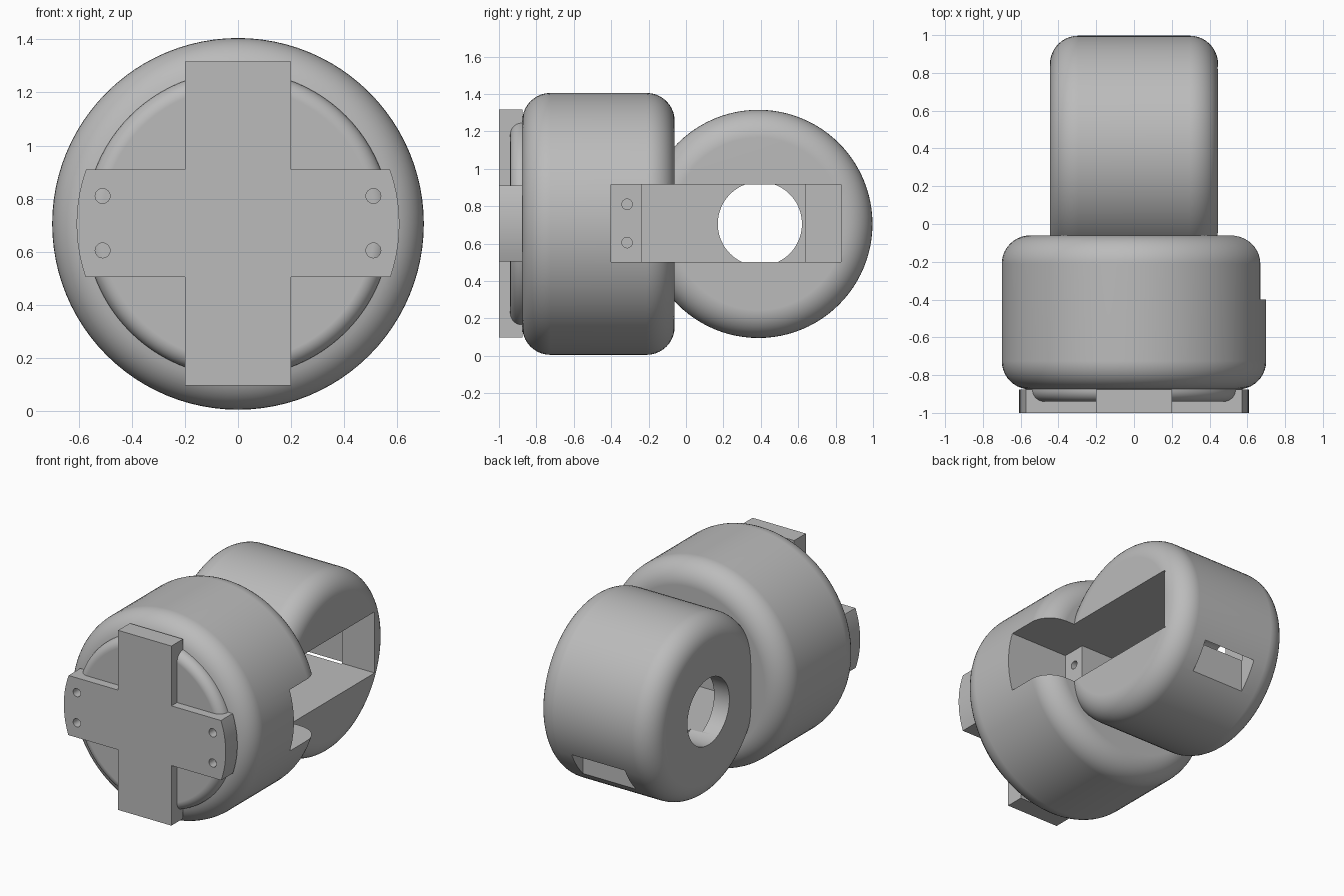
import bpy
import math
from mathutils import Vector

if "Cube" in bpy.data.objects:
    bpy.data.objects.remove(bpy.data.objects["Cube"], do_unlink=True)

MID = 0.705  # height of both drum axes

grey = bpy.data.materials.new("plain grey")
grey.use_nodes = True
grey.diffuse_color = (0.5, 0.5, 0.5, 1)
grey.node_tree.nodes["Principled BSDF"].inputs["Base Color"].default_value = (0.5, 0.5, 0.5, 1)


def activate(obj):
    bpy.ops.object.select_all(action="DESELECT")
    obj.select_set(True)
    bpy.context.view_layer.objects.active = obj


def box(name, x, y, z):
    """Box from (low, high) ranges on each axis."""
    centre = [(a + b) / 2 for a, b in (x, y, z)]
    bpy.ops.mesh.primitive_cube_add(size=1, location=centre)
    obj = bpy.context.object
    obj.name = name
    obj.scale = [b - a for a, b in (x, y, z)]
    bpy.ops.object.transform_apply(location=False, rotation=False, scale=True)
    return obj


def drum(name, axis, centre, radius, length, rounding=0, sides=96):
    """Cylinder along the x or y axis with optional rounded rims."""
    turn = (0, math.pi / 2, 0) if axis == "x" else (math.pi / 2, 0, 0)
    bpy.ops.mesh.primitive_cylinder_add(vertices=sides, radius=radius, depth=length,
                                        location=centre, rotation=turn)
    obj = bpy.context.object
    obj.name = name
    if rounding:
        bevel = obj.modifiers.new("rounded rim", "BEVEL")
        bevel.width = rounding
        bevel.segments = 10
        bevel.limit_method = "ANGLE"
        bevel.angle_limit = math.radians(60)
        bpy.ops.object.modifier_apply(modifier=bevel.name)
    return obj


def combine(obj, other, operation):
    activate(obj)
    mod = obj.modifiers.new("combine", "BOOLEAN")
    mod.operation = operation
    mod.solver = "EXACT"
    mod.object = other
    bpy.ops.object.modifier_apply(modifier=mod.name)
    bpy.data.objects.remove(other, do_unlink=True)


def finish(obj):
    obj.data.materials.clear()
    obj.data.materials.append(grey)
    activate(obj)
    bpy.ops.object.shade_smooth_by_angle(angle=math.radians(30))
    weighted = obj.modifiers.new("flat caps", "WEIGHTED_NORMAL")
    weighted.keep_sharp = True


# Main housing with a raised front disc, and the rear drum across it
housing = drum("housing", "y", (0, -0.468, MID), 0.70, 0.815, 0.15)
disc = drum("front_disc", "y", (0, -0.84, MID), 0.575, 0.20, 0.06)
combine(housing, disc, "UNION")
rear_drum = drum("rear_drum", "x", (0, 0.387, MID), 0.61, 0.89, 0.15)

# Stepped motor pocket open on the +x side: (x floor, y start, y end)
SLOT_Z = (0.5, 0.915)
POCKET = [(0.23, -0.40, -0.15), (-0.33, -0.235, 0.64), (-0.22, 0.60, 0.83)]
for part in (housing, rear_drum):
    for floor, start, end in POCKET:
        combine(part, box("pocket_cutter", (floor, 1), (start, end), SLOT_Z), "DIFFERENCE")

# Round shaft hole through the far wall, and the cable exit under the back
combine(rear_drum, drum("shaft_cutter", "x", (-0.4, 0.395, MID), 0.225, 0.3), "DIFFERENCE")
combine(rear_drum, box("cable_cutter", (-0.2, 0.2), (0.82, 0.94), (0, 0.9)), "DIFFERENCE")

# Screw holes in the pocket ledge
for z in (0.605, 0.81):
    combine(housing, drum("screw_cutter", "x", (0.2, -0.315, z), 0.028, 0.3, sides=24), "DIFFERENCE")

# Front cross: level arm with arched ends, plus upright arm
cross = box("front_cross", (-0.7, 0.7), (-1, -0.875), (0.505, 0.91))
combine(cross, drum("arch", "y", (0, -0.94, MID), 0.608, 0.4), "INTERSECT")
combine(cross, box("upright_arm", (-0.2, 0.2), (-1, -0.875), (0.097, 1.316)), "UNION")
for x in (-0.51, 0.51):
    for z in (0.605, 0.81):
        combine(cross, drum("screw_cutter", "y", (x, -0.98, z), 0.028, 0.16, sides=24), "DIFFERENCE")

for part in (housing, rear_drum, cross):
    finish(part)
